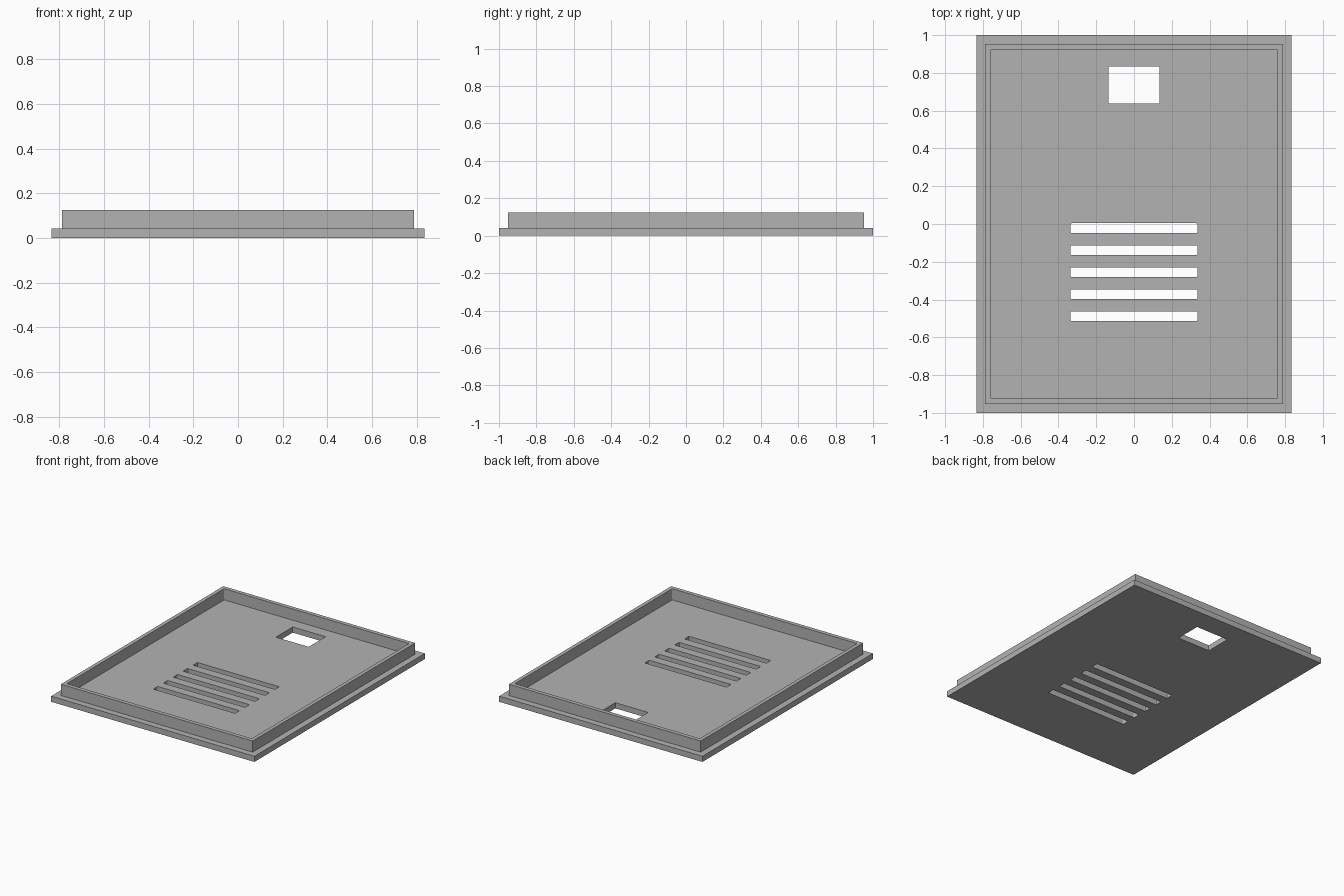
import bpy
from math import cos, sin, pi

if "Cube" in bpy.data.objects:
    bpy.data.objects.remove(bpy.data.objects["Cube"], do_unlink=True)

grey = bpy.data.materials.new("plain grey")
grey.use_nodes = True
GREY = (0.45, 0.45, 0.45, 1)
grey.diffuse_color = GREY
grey.node_tree.nodes["Principled BSDF"].inputs["Base Color"].default_value = GREY


def rectangle(half_x, half_y, centre_y=0, radius=0):
    """Outline of a rectangle, with rounded corners if a radius is given."""
    if not radius:
        return [(sx * half_x, centre_y + sy * half_y)
                for sx, sy in ((1, 1), (-1, 1), (-1, -1), (1, -1))]
    points = []
    for i, (sx, sy) in enumerate(((1, 1), (-1, 1), (-1, -1), (1, -1))):
        for step in range(4):
            a = (i + step / 3) * pi / 2
            points.append((sx * (half_x - radius) + radius * cos(a),
                           centre_y + sy * (half_y - radius) + radius * sin(a)))
    return points


def panel(name, outlines, bottom, top):
    """Extrude a flat profile; outlines inside the first become holes."""
    curve = bpy.data.curves.new(name, "CURVE")
    curve.dimensions = "2D"
    curve.fill_mode = "BOTH"
    curve.extrude = (top - bottom) / 2
    for outline in outlines:
        spline = curve.splines.new("POLY")
        spline.points.add(len(outline) - 1)
        for point, (x, y) in zip(spline.points, outline):
            point.co = (x, y, 0, 1)
        spline.use_cyclic_u = True
    obj = bpy.data.objects.new(name, curve)
    bpy.context.collection.objects.link(obj)
    obj.location.z = (top + bottom) / 2
    bpy.ops.object.select_all(action="DESELECT")
    obj.select_set(True)
    bpy.context.view_layer.objects.active = obj
    bpy.ops.object.convert(target="MESH")
    bpy.ops.object.shade_flat()
    obj = bpy.context.object
    obj.name = name
    obj.data.materials.clear()
    obj.data.materials.append(grey)


BASE_TOP, RIM_TOP = 0.042, 0.125

# Base plate with a window and five vent slots
window = rectangle(0.135, 0.099, 0.736)
slots = [rectangle(0.336, 0.026, -0.022 - 0.1165 * i, 0.006) for i in range(5)]
panel("base_plate", [rectangle(0.835, 1), window] + slots, 0, BASE_TOP)

# Raised rim that fits inside the housing
panel("raised_rim", [rectangle(0.788, 0.953), rectangle(0.76, 0.923, 0, 0.006)],
      BASE_TOP, RIM_TOP)
